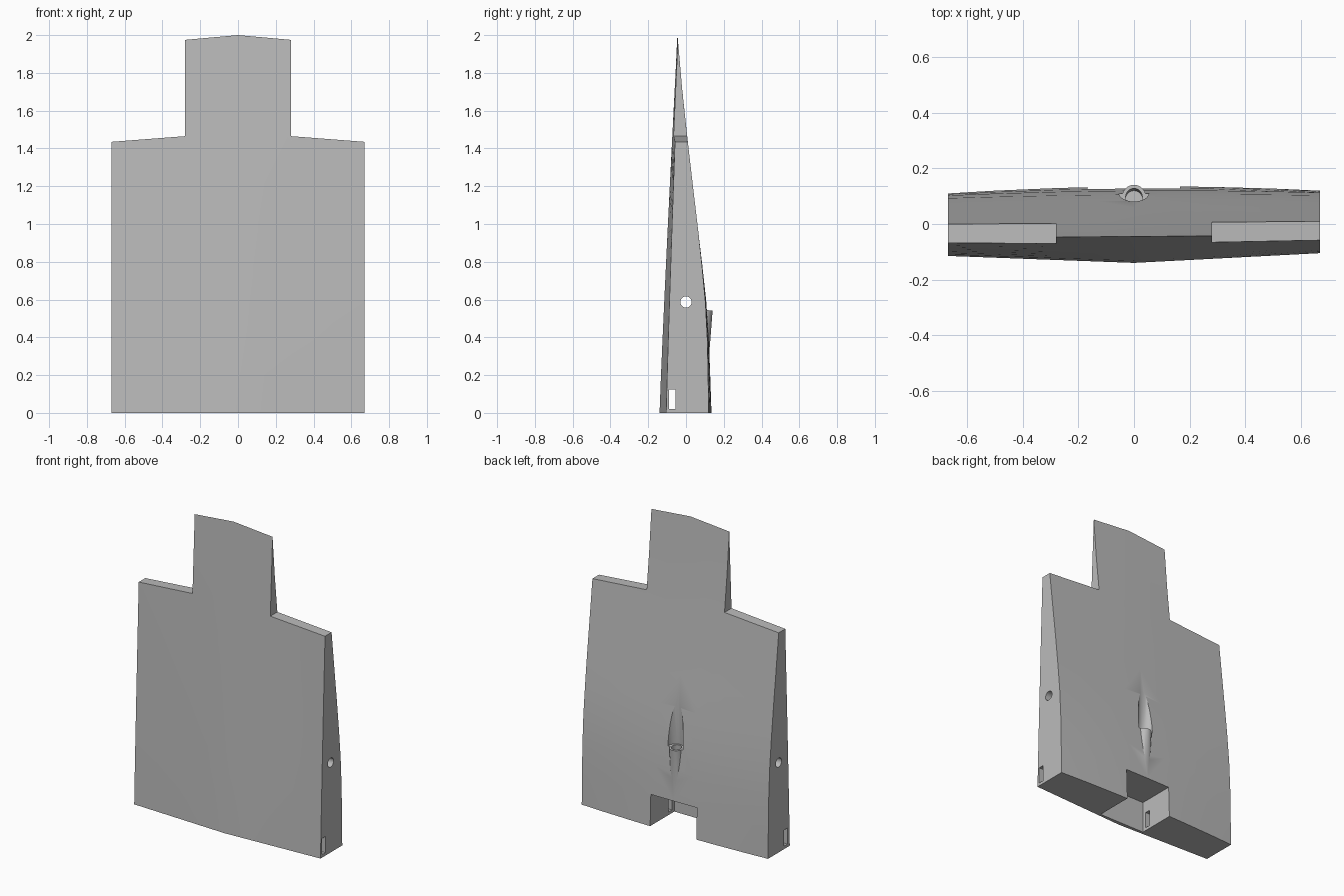
import bpy, bmesh, math
from mathutils import Matrix, Vector

cube = bpy.data.objects.get("Cube")
if cube:
    bpy.data.objects.remove(cube)

grey = bpy.data.materials.new("plain grey")
grey.use_nodes = True
grey.diffuse_color = (0.5, 0.5, 0.5, 1)
grey.node_tree.nodes["Principled BSDF"].inputs["Base Color"].default_value = (0.5, 0.5, 0.5, 1)


def make_object(name, bm):
    bmesh.ops.recalc_face_normals(bm, faces=bm.faces)
    mesh = bpy.data.meshes.new(name)
    bm.to_mesh(mesh)
    bm.free()
    mesh.materials.append(grey)
    obj = bpy.data.objects.new(name, mesh)
    bpy.context.collection.objects.link(obj)
    return obj


def box(name, low, high):
    bm = bmesh.new()
    low, high = Vector(low), Vector(high)
    place = Matrix.Translation((low + high) / 2) @ Matrix.Diagonal((*(high - low), 1))
    bmesh.ops.create_cube(bm, size=1, matrix=place)
    return make_object(name, bm)


def rod(name, start, direction, radius, length):
    bm = bmesh.new()
    d = Vector(direction).normalized()
    turn = Vector((0, 0, 1)).rotation_difference(d).to_matrix().to_4x4()
    place = Matrix.Translation(Vector(start) + d * length / 2) @ turn
    bmesh.ops.create_cone(bm, cap_ends=True, segments=32, radius1=radius,
                          radius2=radius, depth=length, matrix=place)
    return make_object(name, bm)


def prism(name, outline, depth):
    bm = bmesh.new()
    face = bm.faces.new([bm.verts.new((x, -depth, z)) for x, z in outline])
    out = bmesh.ops.extrude_face_region(bm, geom=[face])["geom"]
    moved = [v for v in out if isinstance(v, bmesh.types.BMVert)]
    bmesh.ops.translate(bm, verts=moved, vec=(0, 2 * depth, 0))
    return make_object(name, bm)


def combine(target, tool, operation="DIFFERENCE"):
    tool.hide_render = True
    mod = target.modifiers.new(tool.name, "BOOLEAN")
    mod.operation, mod.solver, mod.object = operation, "EXACT", tool
    bpy.ops.object.select_all(action="DESELECT")
    bpy.context.view_layer.objects.active = target
    target.select_set(True)
    bpy.ops.object.modifier_apply(modifier=mod.name)
    bpy.data.objects.remove(tool)


# Tapered panel: a lofted section closing to a sharp upper edge
HALF = 0.67
BACK = [(0, .115), (.1, .112), (.2, .108), (.3, .098), (.4, .08),
        (.5, .059), (.6, .036), (.72, .009), (.86, -.021), (1, -.045)]
COLUMNS = [-HALF, -.5, -.28, -.14, 0, .14, .28, .5, HALF]

bm = bmesh.new()
front, back = [], []
for x in COLUMNS:
    side = abs(x) / HALF
    top = 2 - 0.09 * abs(x)
    tilt = 0.0075 * x
    front_col, back_col = [], []
    for s, y in BACK:
        base = -.14 + .03 * side
        y_front = base + (-.045 - base) * s ** 1.1
        y_back = y + .02 * (1 - side ** 2) * max(0, 1 - 2 * s)
        front_col.append(bm.verts.new((x, y_front + tilt, s * top)))
        back_col.append(front_col[-1] if s == 1
                        else bm.verts.new((x, y_back + tilt, s * top)))
    front.append(front_col)
    back.append(back_col)

rows = len(BACK)
for i in range(len(COLUMNS) - 1):
    for skin in (front, back):
        for j in range(rows - 1):
            bm.faces.new((skin[i][j], skin[i + 1][j], skin[i + 1][j + 1], skin[i][j + 1]))
    bm.faces.new((front[i][0], front[i + 1][0], back[i + 1][0], back[i][0]))
for i in (0, -1):
    bm.faces.new(front[i] + back[i][-2::-1])
panel = make_object("tapered_panel", bm)

# Shoulders on both sides of the upper tongue
for sign in (-1, 1):
    outline = [(.28, 1.465), (.67, 1.435), (.8, 1.425), (.8, 2.2), (.28, 2.2)]
    combine(panel, prism("shoulder_cutter", [(sign * x, z) for x, z in outline], .5))

# Rear notch, side slot and cross hole
combine(panel, box("notch_cutter", (-.167, -.115, -.1), (.165, .3, .205)))
combine(panel, box("slot_cutter", (-1, -.09, .02), (1, -.055, .125)))
combine(panel, rod("cross_hole_cutter", (-1, 0, .587), (1, 0, 0), .03, 2))

# Leaning socket tube with the channel above it
AXIS = Vector((0, .078, 1)).normalized()
mouth = Vector((0, .098, .545))
combine(panel, rod("channel_cutter", mouth + Vector((0, .015, 0)), AXIS, .054, .7))
combine(panel, rod("socket_tube", mouth - AXIS * .32, AXIS, .043, .32), "UNION")
combine(panel, rod("socket_cutter", mouth - AXIS * .1, AXIS, .03, .2))

bpy.ops.object.select_all(action="DESELECT")
panel.select_set(True)
bpy.context.view_layer.objects.active = panel
bpy.ops.object.shade_smooth_by_angle(angle=math.radians(25))
